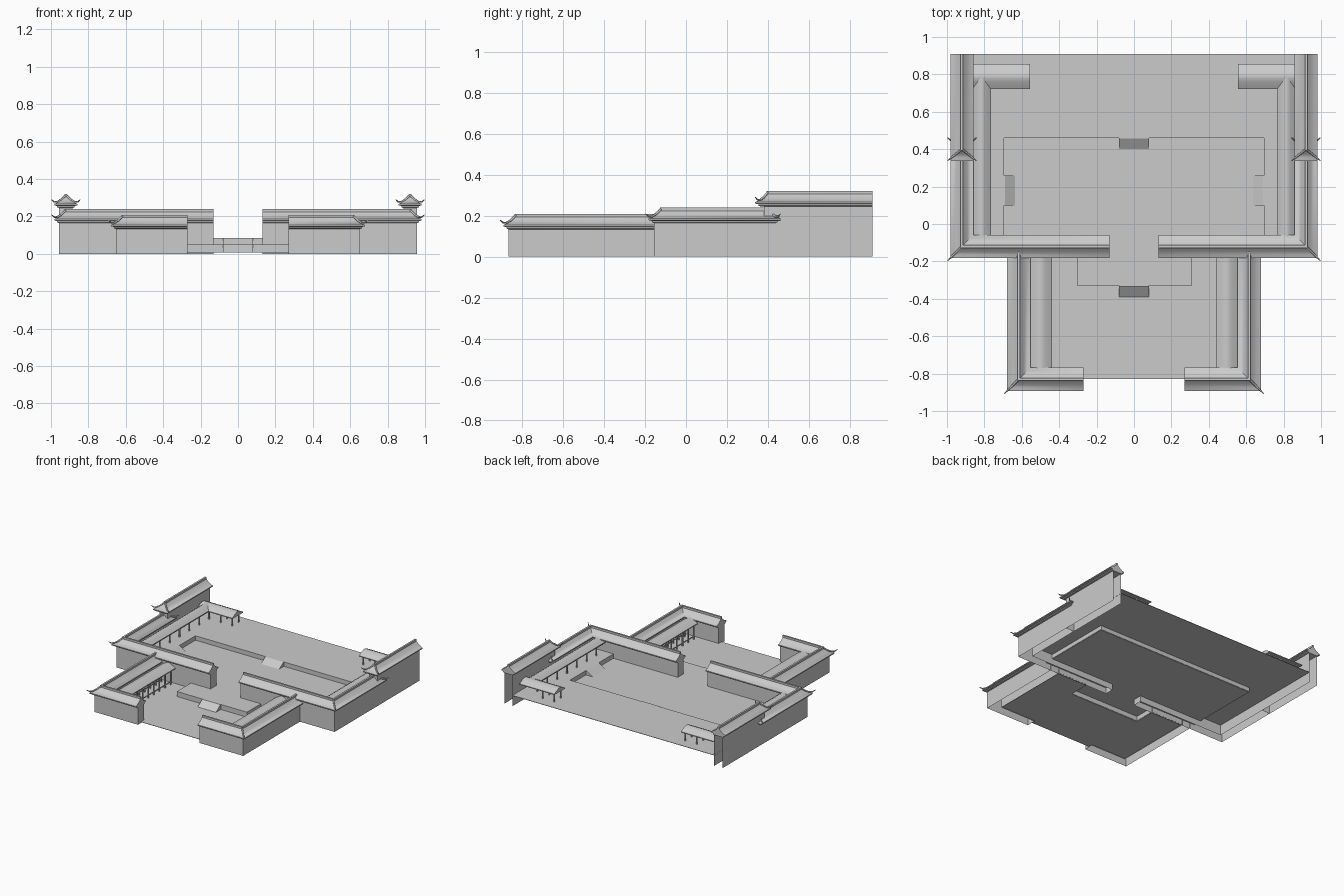
import bpy
import bmesh
import math
from mathutils import Vector

cube = bpy.data.objects.get("Cube")
if cube:
    bpy.data.objects.remove(cube, do_unlink=True)

grey = bpy.data.materials.new("plain grey")
grey.use_nodes = True
COLOUR = (0.6, 0.6, 0.6, 1)
grey.diffuse_color = COLOUR
grey.node_tree.nodes["Principled BSDF"].inputs["Base Color"].default_value = COLOUR


def finish(name, bm, smooth=False):
    bmesh.ops.recalc_face_normals(bm, faces=bm.faces)
    mesh = bpy.data.meshes.new(name)
    bm.to_mesh(mesh)
    bm.free()
    mesh.materials.append(grey)
    obj = bpy.data.objects.new(name, mesh)
    bpy.context.collection.objects.link(obj)
    if smooth:
        bpy.ops.object.select_all(action='DESELECT')
        obj.select_set(True)
        bpy.context.view_layer.objects.active = obj
        bpy.ops.object.shade_smooth_by_angle(angle=math.radians(35))


def add_box(bm, x, y, z):
    verts = bmesh.ops.create_cube(bm, size=1)["verts"]
    for v in verts:
        v.co = [a + (b - a) * (c + 0.5) for (a, b), c in zip((x, y, z), v.co)]


def boxes(name, parts):
    bm = bmesh.new()
    for part in parts:
        add_box(bm, *part)
    finish(name, bm)


def sweep(name, path, section, z, hip_start=False, hip_end=False, hollow=False,
          smooth=False):
    """Carry a symmetric cross-section along a flat path with mitred corners."""
    bm = bmesh.new()
    pts = [Vector(p) for p in path]
    dirs = [(b - a).normalized() for a, b in zip(pts, pts[1:])]
    rings = []
    for i, p in enumerate(pts):
        d1, d2 = dirs[max(i - 1, 0)], dirs[min(i, len(dirs) - 1)]
        n1, n2 = Vector((-d1.y, d1.x)), Vector((-d2.y, d2.x))
        mitre = (n1 + n2) / (1 + n1.dot(n2))
        out = Vector((0, 0))
        if hip_start and i == 0:
            out = -d2
        if hip_end and i == len(pts) - 1:
            out = d1
        rings.append([bm.verts.new((*(p + mitre * u + out * abs(u)), z + h))
                      for u, h in section])
    n = len(section)
    for a, b in zip(rings, rings[1:]):
        for k in range(n - 1 if hollow else n):
            m = (k + 1) % n
            bm.faces.new((a[k], a[m], b[m], b[k]))
    # End caps join matching points of both halves, which also forms the hips
    for ring in rings[:1] if hollow else (rings[0], rings[-1]):
        for k in range(n // 2):
            quad = [ring[k], ring[k + 1], ring[n - 2 - k], ring[n - 1 - k]]
            quad = list(dict.fromkeys(quad))
            if len(quad) > 2:
                bm.faces.new(quad)
    finish(name, bm, smooth)


def symmetric(half):
    return half + [(-u, h) for u, h in reversed(half) if u > 0]


# Cross-sections: half profiles from the eave foot up to the ridge
coping = symmetric([(0.036, 0), (0.047, 0.004), (0.047, 0.011), (0.062, 0.014),
                    (0.062, 0.022), (0.045, 0.029), (0.028, 0.04), (0.012, 0.055),
                    (0.007, 0.06), (0.007, 0.075), (0, 0.075)])


def rolled(width):
    return symmetric([(u * width, h) for u, h in (
        (1, 0), (1, 0.007), (0.7, 0.018), (0.4, 0.028), (0.16, 0.034), (0, 0.035))])


def upright(height):
    return symmetric([(0.036, 0), (0.036, height)])


def tip(name, x, y, z, dx, dy):
    """Hip ridge that runs down a corner and curls up beyond the eave."""
    curve = bpy.data.curves.new(name, 'CURVE')
    curve.dimensions = '3D'
    curve.bevel_depth = 0.005
    curve.bevel_resolution = 1
    curve.use_fill_caps = True
    spline = curve.splines.new('POLY')
    steps = [(0, 0.07, 1.2), (0.025, 0.045, 1.2), (0.045, 0.033, 1.1),
             (0.062, 0.032, 0.9), (0.077, 0.045, 0.4)]
    spline.points.add(len(steps) - 1)
    for point, (r, h, size) in zip(spline.points, steps):
        point.co = (x + dx * r, y + dy * r, z + h, 1)
        point.radius = size
    curve.materials.append(grey)
    bpy.context.collection.objects.link(bpy.data.objects.new(name, curve))


def ramp(name, top, foot, half, z0, z1):
    """Stair wedge that falls from the top point to the foot point."""
    bm = bmesh.new()
    a, b = Vector(top), Vector(foot)
    d = (b - a).normalized()
    side = Vector((-d.y, d.x)) * half
    rows = []
    for s in (side, -side):
        rows.append([bm.verts.new((*(p + s), h))
                     for p, h in ((a, z0), (a, z1), (a + d * 0.004, z1), (b, z0))])
    for k in range(4):
        m = (k + 1) % 4
        bm.faces.new((rows[0][k], rows[0][m], rows[1][m], rows[1][k]))
    bm.faces.new(rows[0])
    bm.faces.new(rows[1])
    finish(name, bm)


# Levels: front court, terrace with lower court, raised walk; and wall tops
FRONT, COURT, REAR, THIN = 0.01, 0.05, 0.085, 0.003
LOW_TOP, FRONT_TOP, HIGH_TOP = 0.164, 0.133, 0.245
PX, PY = 0.695, 0.46
T0, T1, TY, GATE = -0.305, 0.31, -0.33, -0.155

# Front court floor, open under the terrace
level = (FRONT - THIN, FRONT)
boxes("front_floor", [((-0.58, 0.58), (-0.795, TY), level),
                      ((-0.27, 0.27), (-0.83, -0.795), level),
                      ((-0.58, T0), (TY, GATE), level),
                      ((T1, 0.58), (TY, GATE), level)])

# Lower court that runs out through the gate onto the terrace
level = (COURT - THIN, COURT)
face = (FRONT, COURT)
boxes("lower_court", [((-PX, PX), (GATE, PY), level)])
boxes("gate_terrace", [((T0, T1), (TY, GATE), level),
                       ((T0, T1), (TY, TY + THIN), face),
                       ((T0, T0 + THIN), (TY, GATE), face),
                       ((T1 - THIN, T1), (TY, GATE), face)])

# Raised walk on three sides of the lower court
level = (REAR - THIN, REAR)
face = (COURT, REAR)
boxes("raised_walk", [((-0.885, 0.885), (PY, 0.91), level),
                      ((-0.885, -PX), (-0.085, PY), level),
                      ((PX, 0.885), (-0.085, PY), level),
                      ((-PX, PX), (PY, PY + THIN), face),
                      ((-PX - THIN, -PX), (-0.085, PY), face),
                      ((PX, PX + THIN), (-0.085, PY), face)])

# Stairs
ramp("terrace_stair", (0, TY), (0, -0.39), 0.08, FRONT, COURT)
ramp("back_court_stair", (0, PY), (0, 0.4), 0.08, COURT, REAR)

for s, word in ((1, "left"), (-1, "right")):
    ramp(word + "_court_stair", (s * PX, 0.18), (s * 0.635, 0.18), 0.08, COURT, REAR)

    # Hollow perimeter walls with tiled copings
    low = [(s * 0.131, -0.12), (s * 0.92, -0.12), (s * 0.92, 0.385)]
    low_roof = low[:2] + [(s * 0.92, 0.4)]
    front = [(s * 0.27, -0.83), (s * 0.616, -0.83), (s * 0.616, -0.15)]
    high = [(s * 0.92, 0.38), (s * 0.92, 0.91)]
    sweep(word + "_rear_court_wall", low, upright(LOW_TOP), 0, hollow=True)
    sweep(word + "_rear_court_coping", low_roof, coping, LOW_TOP, hip_end=True, smooth=True)
    sweep(word + "_front_court_wall", front, upright(FRONT_TOP), 0, hollow=True)
    sweep(word + "_front_court_coping", front, coping, FRONT_TOP, smooth=True)
    sweep(word + "_high_wall", high, upright(HIGH_TOP), 0, hollow=True)
    sweep(word + "_high_coping", [(s * 0.92, 0.4), high[1]], coping, HIGH_TOP,
          hip_start=True, smooth=True)

    # Curled corner ridges
    tip(word + "_front_corner_tip", s * 0.616, -0.83, FRONT_TOP, s, -1)
    tip(word + "_rear_corner_tip", s * 0.92, -0.12, LOW_TOP, s, -1)
    for side in (1, -1):
        tip(word + "_low_end_tip", s * 0.92, 0.4, LOW_TOP, side, 0.8)
        tip(word + "_high_end_tip", s * 0.92, 0.4, HIGH_TOP, side, -0.8)

    # Gallery roofs along the inside of both courts
    sweep(word + "_rear_gallery_roof", [(s * 0.815, -0.09), (s * 0.815, 0.79)],
          rolled(0.05), 0.155, smooth=True)
    sweep(word + "_gallery_arm_roof", [(s * 0.555, 0.788), (s * 0.862, 0.788)],
          rolled(0.067), 0.155, smooth=True)
    sweep(word + "_front_gallery_roof", [(s * 0.498, -0.77), (s * 0.498, -0.16)],
          rolled(0.06), 0.127, smooth=True)

    # Gallery posts, lintels and low railings
    posts, rails = [], []

    def post(x, y, z0, z1, r=0.004):
        posts.append(((s * x - r, s * x + r), (y - r, y + r), (z0, z1)))

    def rail(x0, x1, y0, y1, z0, z1, r=0.003):
        xs = sorted((s * x0, s * x1))
        rails.append(((xs[0] - r, xs[1] + r), (y0 - r, y1 + r), (z0, z1)))

    for i in range(7):
        post(0.778, 0.01 + i * 0.123, REAR, 0.157)
    for x in (0.575, 0.675):
        post(x, 0.748, REAR, 0.157)
        post(x, 0.828, REAR, 0.157)
    for i in range(9):
        for x in (0.458, 0.538):
            post(x, -0.75 + i * 0.07, FRONT, 0.129)
    rail(0.778, 0.778, -0.06, 0.748, 0.145, 0.157)
    rail(0.575, 0.778, 0.748, 0.748, 0.148, 0.157)
    rail(0.575, 0.85, 0.828, 0.828, 0.148, 0.157)
    for x in (0.458, 0.538):
        rail(x, x, -0.75, -0.19, 0.117, 0.129)
        rail(x, x, -0.75, -0.19, 0.03, 0.036)
    boxes(word + "_gallery_posts", posts)
    boxes(word + "_gallery_rails", rails)
